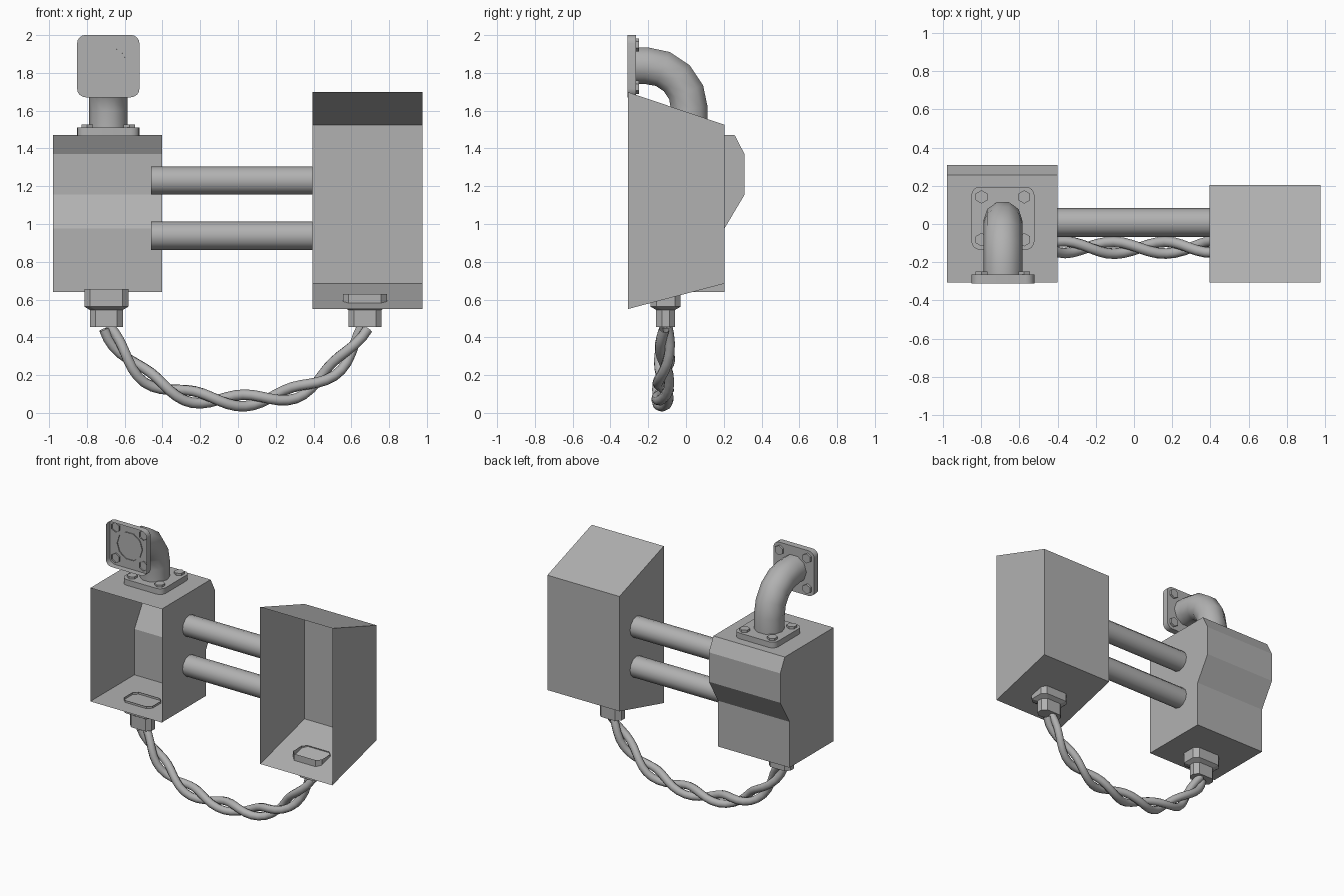
import bpy, bmesh, math
from mathutils import Vector, Matrix

if "Cube" in bpy.data.objects:
    bpy.data.objects.remove(bpy.data.objects["Cube"])

GREY = bpy.data.materials.new("dark_grey")
GREY.diffuse_color = (.44, .44, .44, 1)
GREY.use_nodes = True
GREY.node_tree.nodes["Principled BSDF"].inputs["Base Color"].default_value = GREY.diffuse_color


def select(ob):
    bpy.ops.object.select_all(action='DESELECT')
    bpy.context.view_layer.objects.active = ob
    ob.select_set(True)


def finish(name, bm, smooth=False, matrix=None):
    if matrix:
        bmesh.ops.transform(bm, matrix=matrix, verts=bm.verts)
    me = bpy.data.meshes.new(name)
    bm.to_mesh(me)
    bm.free()
    me.materials.append(GREY)
    ob = bpy.data.objects.new(name, me)
    bpy.context.collection.objects.link(ob)
    if smooth:
        select(ob)
        bpy.ops.object.shade_smooth_by_angle(angle=math.radians(40))
    return ob


def loft(bm, rings, cap_first=False, cap_last=False):
    """Skin a list of closed counter-clockwise rings going upward."""
    vs = [[bm.verts.new(p) for p in r] for r in rings]
    n = len(vs[0])
    for a, b in zip(vs, vs[1:]):
        for i in range(n):
            j = (i + 1) % n
            bm.faces.new((a[i], a[j], b[j], b[i]))
    if cap_first:
        bm.faces.new(vs[0][::-1])
    if cap_last:
        bm.faces.new(vs[-1])


def open_box(name, profile, x0, x1):
    """Extrude a (y, z) profile along x; the last-to-first edge is the open front."""
    bm = bmesh.new()
    a = [bm.verts.new((x0, y, z)) for y, z in profile]
    b = [bm.verts.new((x1, y, z)) for y, z in profile]
    bm.faces.new(a)
    bm.faces.new(b)
    for i in range(len(a) - 1):
        bm.faces.new((a[i], a[i + 1], b[i + 1], b[i]))
    bmesh.ops.recalc_face_normals(bm, faces=bm.faces)
    bm.normal_update()
    bm.faces.ensure_lookup_table()
    if bm.faces[0].normal.x > 0:
        bmesh.ops.reverse_faces(bm, faces=bm.faces)
    return finish(name, bm)


def tube(name, points, r, res, angle=50):
    cu = bpy.data.curves.new(name, 'CURVE')
    cu.dimensions = '3D'
    cu.bevel_depth = r
    cu.bevel_resolution = res
    cu.materials.append(GREY)
    sp = cu.splines.new('POLY')
    sp.points.add(len(points) - 1)
    for p, co in zip(sp.points, points):
        p.co = (*co, 1)
    ob = bpy.data.objects.new(name, cu)
    bpy.context.collection.objects.link(ob)
    select(ob)
    bpy.ops.object.convert(target='MESH')
    bpy.ops.object.shade_smooth_by_angle(angle=math.radians(angle))


def rounded_rect(w, d, c, z, steps=4):
    """Ring with rounded corners; one step gives a plain chamfer."""
    pts = []
    for k, (sx, sy) in enumerate(((1, 1), (-1, 1), (-1, -1), (1, -1))):
        for s in range(steps + 1):
            t = (k + s / steps) * math.pi / 2
            pts.append((sx * (w / 2 - c) + c * math.cos(t),
                        sy * (d / 2 - c) + c * math.sin(t), z))
    return pts


def flange(name, matrix):
    # plate with an open base
    bm = bmesh.new()
    loft(bm, [rounded_rect(.33, .33, .045, z) for z in (0, .046)], cap_last=True)
    finish(name + "_plate", bm, True, matrix)
    # hex bolts
    bm = bmesh.new()
    for sx in (-1, 1):
        for sy in (-1, 1):
            rings = [[(sx * .112 + .035 * math.cos(i * math.pi / 3 + .52),
                       sy * .112 + .035 * math.sin(i * math.pi / 3 + .52), z)
                      for i in range(6)] for z in (.036, .062)]
            loft(bm, rings, cap_last=True)
    finish(name + "_bolts", bm, False, matrix)


def gland(name, x, top):
    # stepped, chamfered cable gland, open at the top
    bm = bmesh.new()
    loft(bm, [rounded_rect(.175, .10, .03, .455, 1),
              rounded_rect(.175, .10, .03, .545, 1),
              rounded_rect(.232, .158, .03, .562, 1),
              rounded_rect(.232, .158, .03, top, 1)], cap_first=True)
    finish(name, bm, False, Matrix.Translation((x, -.108, 0)))


# Housings, open at the front
open_box("left_housing", [(-.307, .64), (.203, .64), (.203, .975), (.31, 1.155),
                          (.31, 1.37), (.258, 1.47), (-.307, 1.47)], -.98, -.402)
open_box("right_housing", [(-.307, .55), (.205, .685), (.205, 1.525),
                           (-.307, 1.698)], .395, .978)

# Cross pipes
for name, z in (("upper_pipe", 1.23), ("lower_pipe", .938)):
    tube(name, [(-.46, .008, z), (.395, .008, z)], .075, 4)

# Elbow pipe with two bolted flanges
cx, cy, cz, R = -.687, -.21, 1.61, .228
elbow = [(cx, cy + R, 1.51)]
elbow += [(cx, cy + R * math.cos(t), cz + R * math.sin(t))
          for t in (i * math.pi / 8 for i in range(5))]
elbow.append((cx, -.272, cz + R))
tube("elbow_pipe", elbow, .102, 3)
flange("lower_flange", Matrix.Translation((cx, .03, 1.466)))
flange("wall_flange", Matrix.Translation((cx, -.311, 1.836)) @ Matrix.Rotation(-math.pi / 2, 4, 'X'))

# Cable glands
gland("left_gland", -.697, .655)
gland("right_gland", .672, .63)

# Two twisted cables hanging between the glands
N = 36
for k in range(2):
    pts = []
    for i in range(N + 1):
        s = -1 + 2 * i / N
        x = .683 * (.35 * math.sin(s * math.pi / 2) + .65 * s)
        z = .065 + .324 * x ** 2 + 1.08 * x ** 4
        nrm = Vector((-.648 * x - 4.32 * x ** 3, 0, 1)).normalized()
        a = math.pi * (k + 1) - 2 * math.pi * 1.5 * (s - .05)
        off = .031 - .012 * s ** 8
        pts.append(Vector((x - .012, -.125 + .018 * s * s, z))
                   + off * (math.cos(a) * nrm + math.sin(a) * Vector((0, 1, 0))))
    tube(f"cable_{k + 1}", pts, .028, 2, 70)
